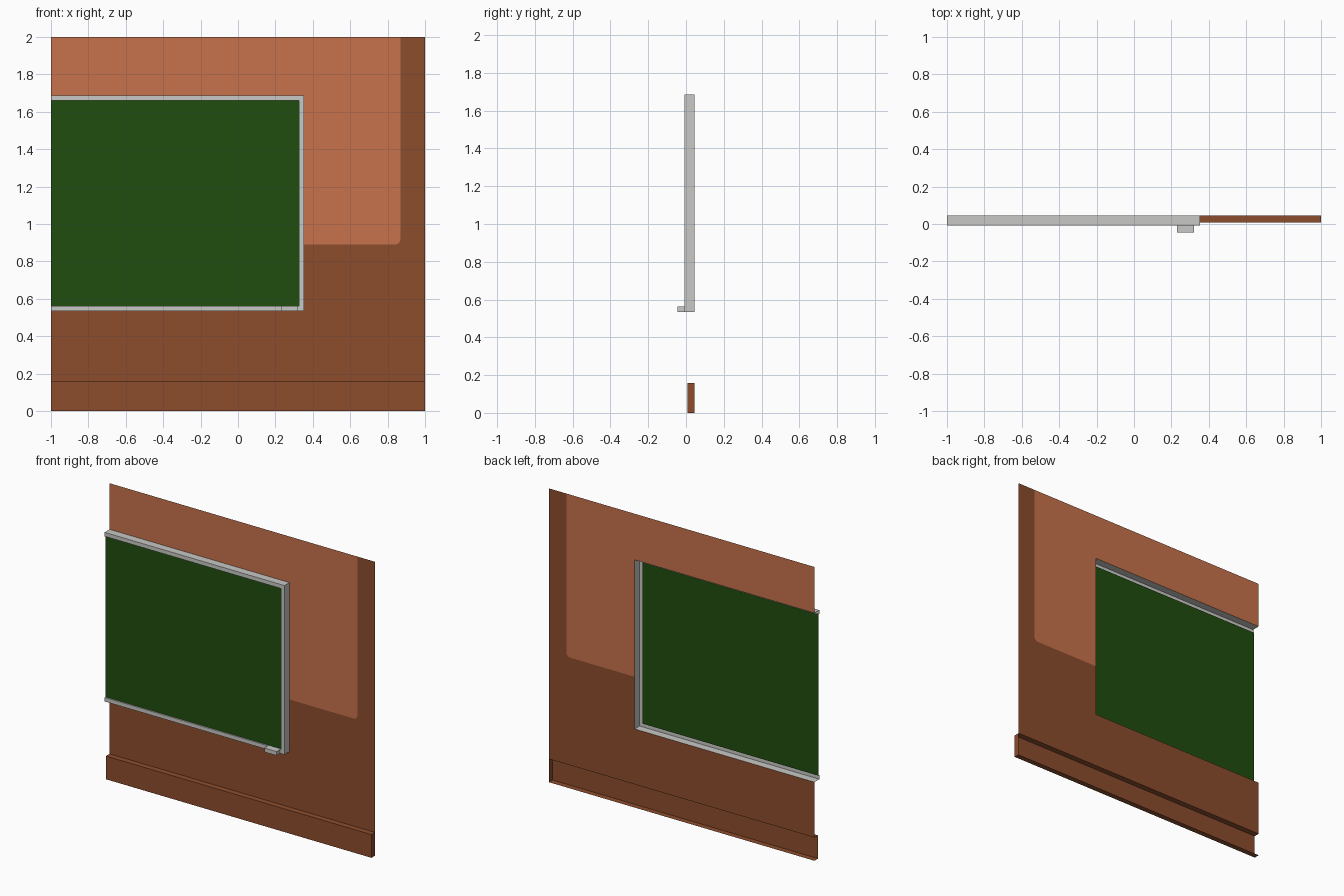
import bpy, bmesh, math

if "Cube" in bpy.data.objects:
    bpy.data.objects.remove(bpy.data.objects["Cube"])

BACK, FRONT, BOARD = 0.046, -0.007, 0.002      # depths of wall, frame face, board
SKIRT_Y, SKIRT_Z = 0.007, 0.158                # skirting front and top
FX, FZ0, FZ1, FW = 0.354, 0.535, 1.686, 0.027  # frame outline and face width
LX, LZ, R = 0.868, 0.89, 0.03                  # light panel edge and corner radius


def material(name, color):
    m = bpy.data.materials.new(name)
    m.diffuse_color = (*color, 1)
    m.use_nodes = True
    m.node_tree.nodes["Principled BSDF"].inputs["Base Color"].default_value = m.diffuse_color
    return m


light = material("light_terracotta", (0.565, 0.171, 0.070))
dark = material("dark_brown", (0.262, 0.074, 0.026))
green = material("board_green", (0.015, 0.074, 0.0045))
grey = material("pale_grey", (0.578, 0.578, 0.565))


def make(name, verts, faces, mat):
    mesh = bpy.data.meshes.new(name)
    mesh.from_pydata(verts, [], faces)
    mesh.materials.append(mat)
    ob = bpy.data.objects.new(name, mesh)
    bpy.context.collection.objects.link(ob)
    return ob


def sheet(name, outline, y, mat):
    """Flat upright sheet facing -y, outline counter-clockwise in (x, z)."""
    return make(name, [(x, y, z) for x, z in outline], [list(range(len(outline)))], mat)


def open_box(name, x0, x1, y0, y1, z0, z1, mat, skip):
    """Box without the sides whose normals are listed in skip."""
    v = [(x, y, z) for x in (x0, x1) for y in (y0, y1) for z in (z0, z1)]
    sides = {"-x": (0, 1, 3, 2), "+x": (4, 6, 7, 5), "-y": (0, 4, 5, 1),
             "+y": (2, 3, 7, 6), "-z": (0, 2, 6, 4), "+z": (1, 5, 7, 3)}
    return make(name, v, [f for k, f in sides.items() if k not in skip], mat)


# Wall: two colour areas sharing a rounded corner, left open behind board and skirting
corner = [(LX - R + R * math.cos(a), LZ + R + R * math.sin(a))
          for a in (-math.pi / 2 + i * math.pi / 12 for i in range(7))]
sheet("upper_wall", [(-1, FZ1), (FX, FZ1), (FX, LZ)] + corner + [(LX, 2), (-1, 2)],
      BACK, light)
sheet("lower_wall", [(-1, SKIRT_Z), (1, SKIRT_Z), (1, 2), (LX, 2)] + corner[::-1]
      + [(FX, LZ), (FX, FZ0), (-1, FZ0)], BACK, dark)

# Skirting board, open towards the wall and at the left end
open_box("skirting", -1, 1, SKIRT_Y, BACK, 0, SKIRT_Z, dark, ("+y", "-x"))

# Board surface
sheet("board", [(-1, FZ0 + FW), (FX - FW, FZ0 + FW), (FX - FW, FZ1 - FW), (-1, FZ1 - FW)],
      BOARD, green)

# Frame: profile (inset, depth) swept along top, right and bottom
profile = [(0, BACK), (0, FRONT), (FW, FRONT), (FW, BOARD)]
verts = []
for d, y in profile:
    verts += [(-1, y, FZ1 - d), (FX - d, y, FZ1 - d), (FX - d, y, FZ0 + d), (-1, y, FZ0 + d)]
faces = [(4 * j + i, 4 * j + 4 + i, 4 * j + 5 + i, 4 * j + 1 + i)
         for j in range(3) for i in range(3)]
make("board_frame", verts, faces, grey)

# Small chalk ledge
open_box("chalk_ledge", 0.23, 0.322, -0.046, FRONT, FZ0, FZ0 + FW, grey, ("+y",))
